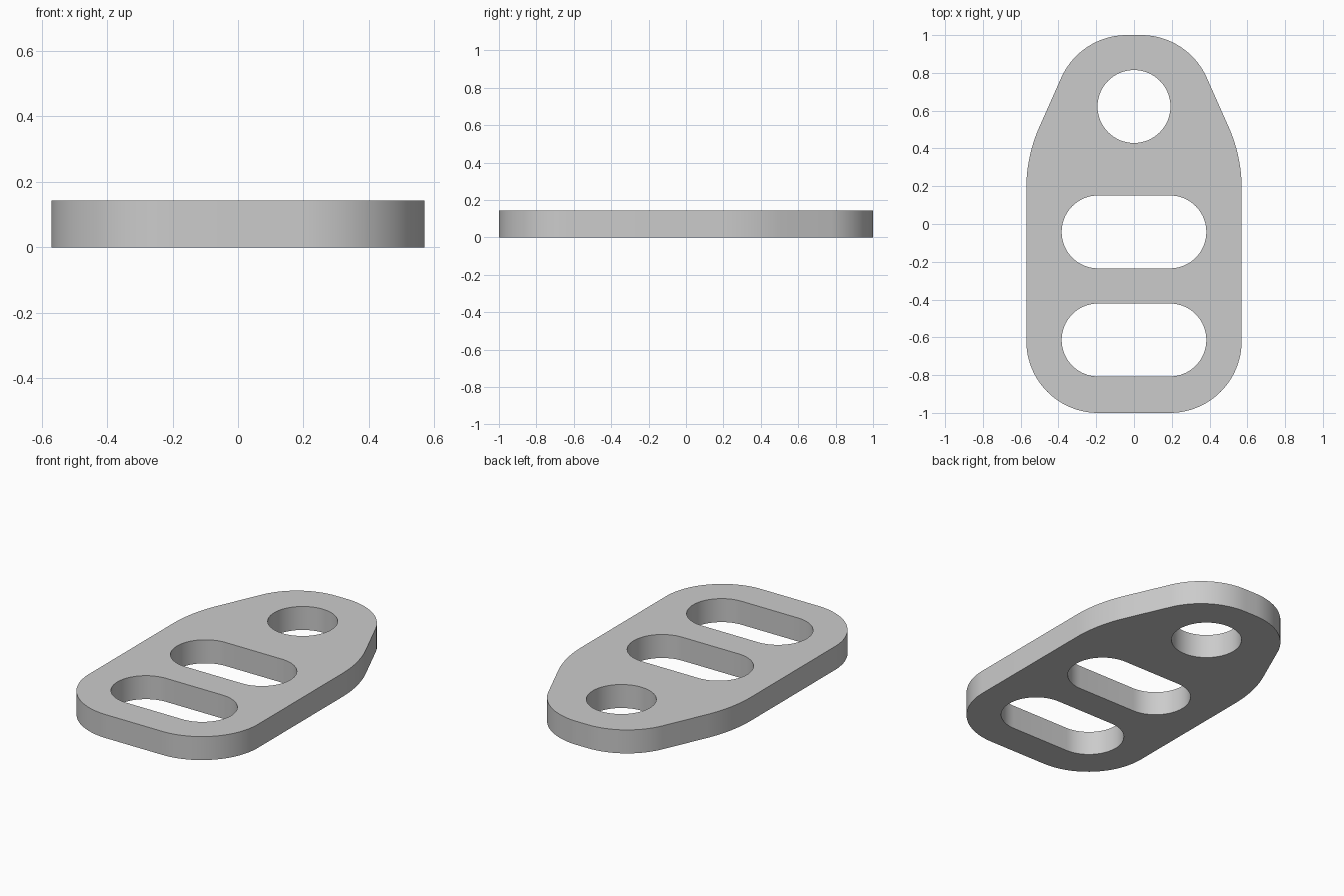
import bpy
from math import cos, sin, radians

cube = bpy.data.objects.get("Cube")
if cube:
    bpy.data.objects.remove(cube)

THICK = 0.143
SLOT_R = 0.193


def arc(cx, cy, r, start, end, steps):
    """Points along an arc, angles in degrees."""
    angles = [radians(start + (end - start) * i / steps) for i in range(steps + 1)]
    return [(cx + r * cos(a), cy + r * sin(a)) for a in angles]


def mirrored(half):
    """Close a right-hand half outline by mirroring it across x = 0."""
    return half + [(-x, y) for x, y in reversed(half)]


# Outer outline: rounded bottom corner, shoulder taper, rounded top
taper = 24
shoulder_r = 0.795
outline = mirrored(
    arc(0.19, -0.62, 0.38, -90, 0, 24)
    + arc(0.57 - shoulder_r, 0.19, shoulder_r, 0, taper, 12)
    + arc(0.038, 0.62, 0.38, taper, 90, 20)
)

# Round hole and two wide slots
loops = [outline, arc(0, 0.622, SLOT_R, 0, 360, 64)[:-1]]
for y in (-0.042, -0.614):
    loops.append(mirrored(arc(0.19, y, SLOT_R, -90, 90, 32)))

# Filled flat curve extruded into the plate
curve = bpy.data.curves.new("plate", "CURVE")
curve.dimensions = "2D"
curve.fill_mode = "BOTH"
curve.extrude = THICK / 2
for loop in loops:
    spline = curve.splines.new("POLY")
    spline.points.add(len(loop) - 1)
    for point, (x, y) in zip(spline.points, loop):
        point.co = (x, y, THICK / 2, 1)
    spline.use_cyclic_u = True

plate = bpy.data.objects.new("slotted_plate", curve)
bpy.context.collection.objects.link(plate)
bpy.ops.object.select_all(action="DESELECT")
plate.select_set(True)
bpy.context.view_layer.objects.active = plate
bpy.ops.object.convert(target="MESH")
plate = bpy.context.object

# Lift onto the ground, weld the caps to the walls and clean up the flat faces
bottom = min(v.co.z for v in plate.data.vertices)
for v in plate.data.vertices:
    v.co.z -= bottom
bpy.ops.object.mode_set(mode="EDIT")
bpy.ops.mesh.select_all(action="SELECT")
bpy.ops.mesh.remove_doubles(threshold=0.0005)
bpy.ops.mesh.normals_make_consistent(inside=False)
bpy.ops.object.mode_set(mode="OBJECT")
bpy.ops.object.shade_smooth_by_angle(angle=radians(30))

# Plain grey metal
grey = bpy.data.materials.new("grey")
grey.use_nodes = True
color = (0.6, 0.6, 0.6, 1)
grey.diffuse_color = color
grey.node_tree.nodes["Principled BSDF"].inputs["Base Color"].default_value = color
plate.data.materials.clear()
plate.data.materials.append(grey)
